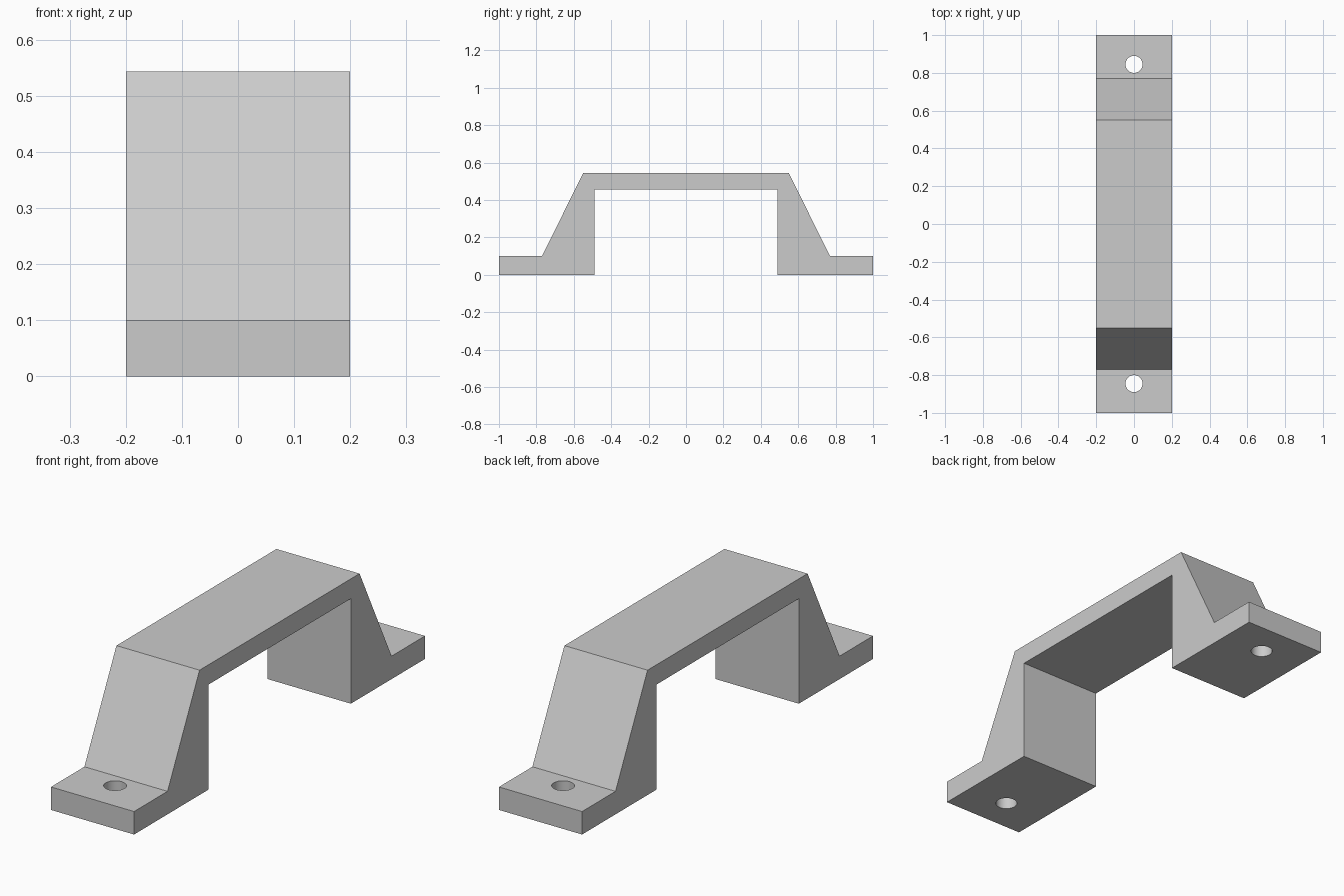
import bpy
import bmesh
import math

cube = bpy.data.objects.get("Cube")
if cube:
    bpy.data.objects.remove(cube, do_unlink=True)

HALF_WIDTH = 0.2
HOLE_Y = 0.845
HOLE_RADIUS = 0.045

# Single grey material
grey = bpy.data.materials.new("plain grey")
grey.use_nodes = True
colour = (0.6, 0.6, 0.6, 1)
grey.diffuse_color = colour
grey.node_tree.nodes["Principled BSDF"].inputs["Base Color"].default_value = colour

# Handle: half of the side profile (y, z), mirrored and extruded across x
half = [(0.49, 0.457), (0.49, 0), (1, 0), (1, 0.1), (0.77, 0.1), (0.55, 0.543)]
profile = half + [(-y, z) for y, z in reversed(half)]

bm = bmesh.new()
face = bm.faces.new([bm.verts.new((-HALF_WIDTH, y, z)) for y, z in profile])
extruded = bmesh.ops.extrude_face_region(bm, geom=[face])["geom"]
bmesh.ops.translate(bm, vec=(2 * HALF_WIDTH, 0, 0),
                    verts=[v for v in extruded if isinstance(v, bmesh.types.BMVert)])
bmesh.ops.recalc_face_normals(bm, faces=bm.faces)
mesh = bpy.data.meshes.new("handle")
bm.to_mesh(mesh)
bm.free()
mesh.materials.append(grey)
handle = bpy.data.objects.new("handle", mesh)
bpy.context.collection.objects.link(handle)


def drill(name, y):
    """Cut a vertical screw hole through a foot."""
    bpy.ops.mesh.primitive_cylinder_add(vertices=48, radius=HOLE_RADIUS,
                                        depth=0.4, location=(0, y, 0.05))
    cutter = bpy.context.object
    cutter.name = name
    cutter.hide_render = True
    cutter.data.materials.append(grey)
    bpy.ops.object.select_all(action="DESELECT")
    handle.select_set(True)
    bpy.context.view_layer.objects.active = handle
    cut = handle.modifiers.new(name, "BOOLEAN")
    cut.operation = "DIFFERENCE"
    cut.solver = "EXACT"
    cut.object = cutter
    bpy.ops.object.modifier_apply(modifier=cut.name)
    bpy.data.objects.remove(cutter, do_unlink=True)


# Screw holes in both feet
drill("front_hole", -HOLE_Y)
drill("back_hole", HOLE_Y)

# Smooth hole walls, sharp handle edges
bpy.ops.object.shade_smooth_by_angle(angle=math.radians(20))
